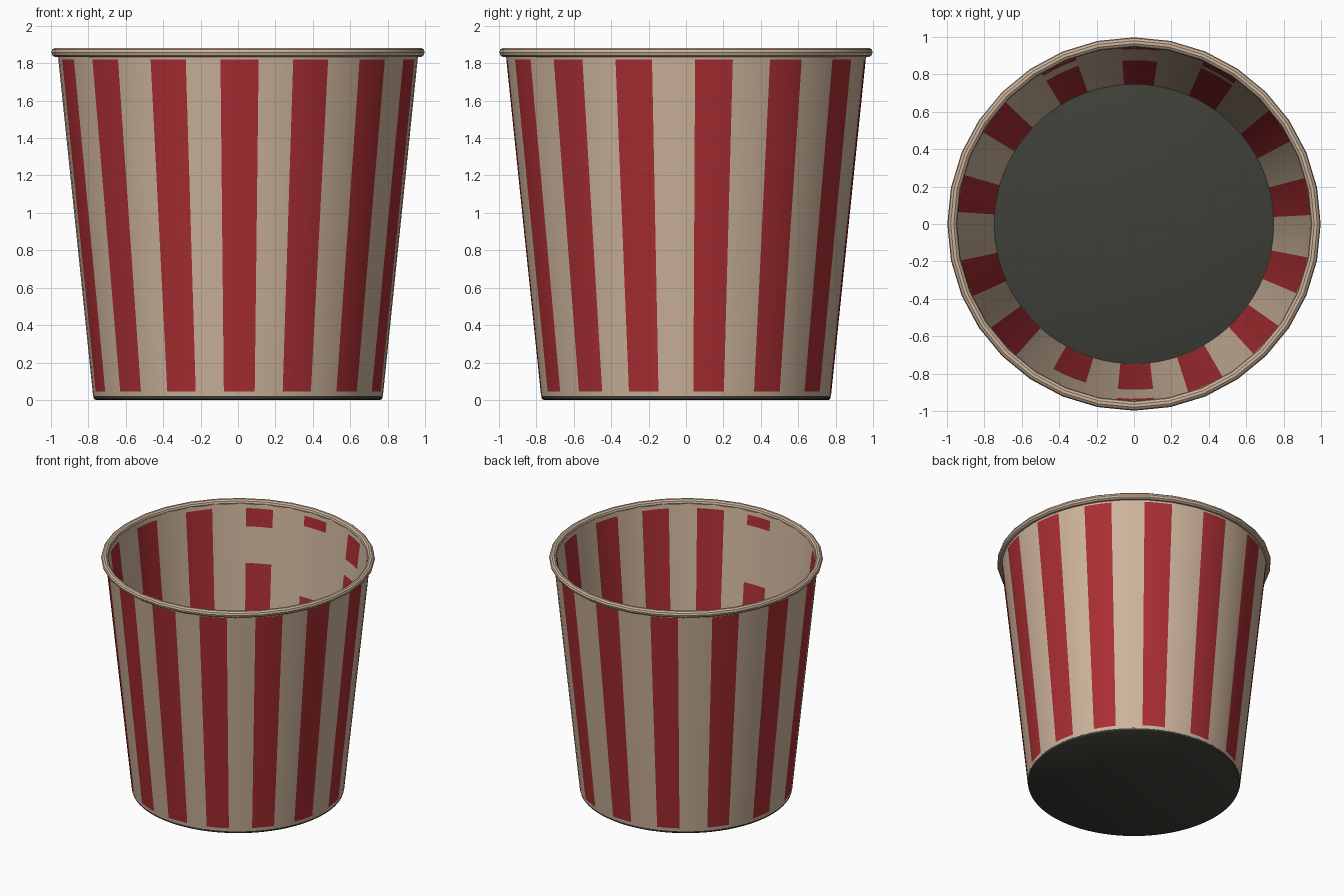
import bpy, bmesh, math

cube = bpy.data.objects.get("Cube")
if cube:
    bpy.data.objects.remove(cube, do_unlink=True)


def make_material(name, rgb):
    mat = bpy.data.materials.new(name)
    mat.use_nodes = True
    mat.diffuse_color = (*rgb, 1)
    mat.node_tree.nodes["Principled BSDF"].inputs["Base Color"].default_value = (*rgb, 1)
    return mat


cream = make_material("cream", (0.61, 0.455, 0.33))
red = make_material("red", (0.40, 0.027, 0.032))
charcoal = make_material("charcoal", (0.05, 0.05, 0.041))

# Stripe centres in degrees, measured round from the front towards +x
STRIPES = [0.5, 24, 48.7, 73, 99, 124, 150.7, 178, 205.4, 232.6, 260, 288, 312, 337]
HALF_WIDTH = 6.1
STRIPE_LOW, STRIPE_HIGH = 0.045, 1.82
# Worn patches on the inner stripes: stripe index -> height range
WORN = {0: (1.3, 1.74), 6: (1.5, 1.62), 7: (1.2, 1.74), 8: (1.4, 1.68), 13: (1.3, 1.82)}

# Columns: stripes and gaps, each split into equal slices, tagged by stripe
columns = []
for i, centre in enumerate(STRIPES):
    start, end = centre - HALF_WIDTH, centre + HALF_WIDTH
    following = STRIPES[(i + 1) % len(STRIPES)] + (360 if i == len(STRIPES) - 1 else 0) - HALF_WIDTH
    for low, high, tag in ((start, end, i), (end, following, None)):
        columns += [(low + (high - low) * k / 3, tag) for k in range(3)]


def lathe(name, profile, materials, pick=None, cap=False):
    """Spin a list of (radius, height) points round z."""
    bm = bmesh.new()
    rings = []
    for r, z in profile:
        rings.append([bm.verts.new((r * math.sin(math.radians(a)), -r * math.cos(math.radians(a)), z))
                      for a, _ in columns])
    n = len(columns)
    for lower, upper in zip(rings, rings[1:]):
        for j, (_, tag) in enumerate(columns):
            k = (j + 1) % n
            face = bm.faces.new((lower[j], lower[k], upper[k], upper[j]))
            if pick:
                face.material_index = pick(tag, (lower[j].co.z + upper[j].co.z) / 2)
    if cap:
        bm.faces.new(rings[0][::-1])
        bm.faces.new(rings[-1])
    mesh = bpy.data.meshes.new(name)
    bm.to_mesh(mesh)
    bm.free()
    for mat in materials:
        mesh.materials.append(mat)
    obj = bpy.data.objects.new(name, mesh)
    bpy.context.collection.objects.link(obj)
    smooth(obj)
    return obj


def smooth(obj):
    bpy.ops.object.select_all(action="DESELECT")
    obj.select_set(True)
    bpy.context.view_layer.objects.active = obj
    bpy.ops.object.shade_smooth_by_angle(angle=math.radians(35))


def striped(tag, z):
    return int(tag is not None and STRIPE_LOW < z < STRIPE_HIGH)


def striped_worn(tag, z):
    low, high = WORN.get(tag, (0, 0))
    return 0 if low < z < high else striped(tag, z)


def wall_profile(r_low, r_high, z_low, z_high, extra):
    heights = sorted({z_low, z_high, STRIPE_LOW, STRIPE_HIGH, *extra})
    return [(r_low + (r_high - r_low) * (z - z_low) / (z_high - z_low), z) for z in heights]


# Outer wall
lathe("outer_wall", wall_profile(0.775, 0.965, 0.02, 1.86, []), [cream, red], striped)

# Inner wall, listed from the top down so that it faces inwards
cuts = [z for pair in WORN.values() for z in pair]
inner = wall_profile(0.747, 0.948, 0.03, 1.86, cuts)[::-1]
lathe("inner_wall", inner, [cream, red], striped_worn)

# Base plate with a small rounded lower edge; its top is the inside floor
lathe("base", [(0.762, 0), (0.771, 0.006), (0.774, 0.02), (0.749, 0.032)], [charcoal], cap=True)

# Rolled rim
bpy.ops.mesh.primitive_torus_add(major_radius=0.972, minor_radius=0.026, major_segments=32,
                                 minor_segments=10, location=(0, 0, 1.858))
rim = bpy.context.object
rim.name = "rolled_rim"
rim.data.materials.append(cream)
smooth(rim)
